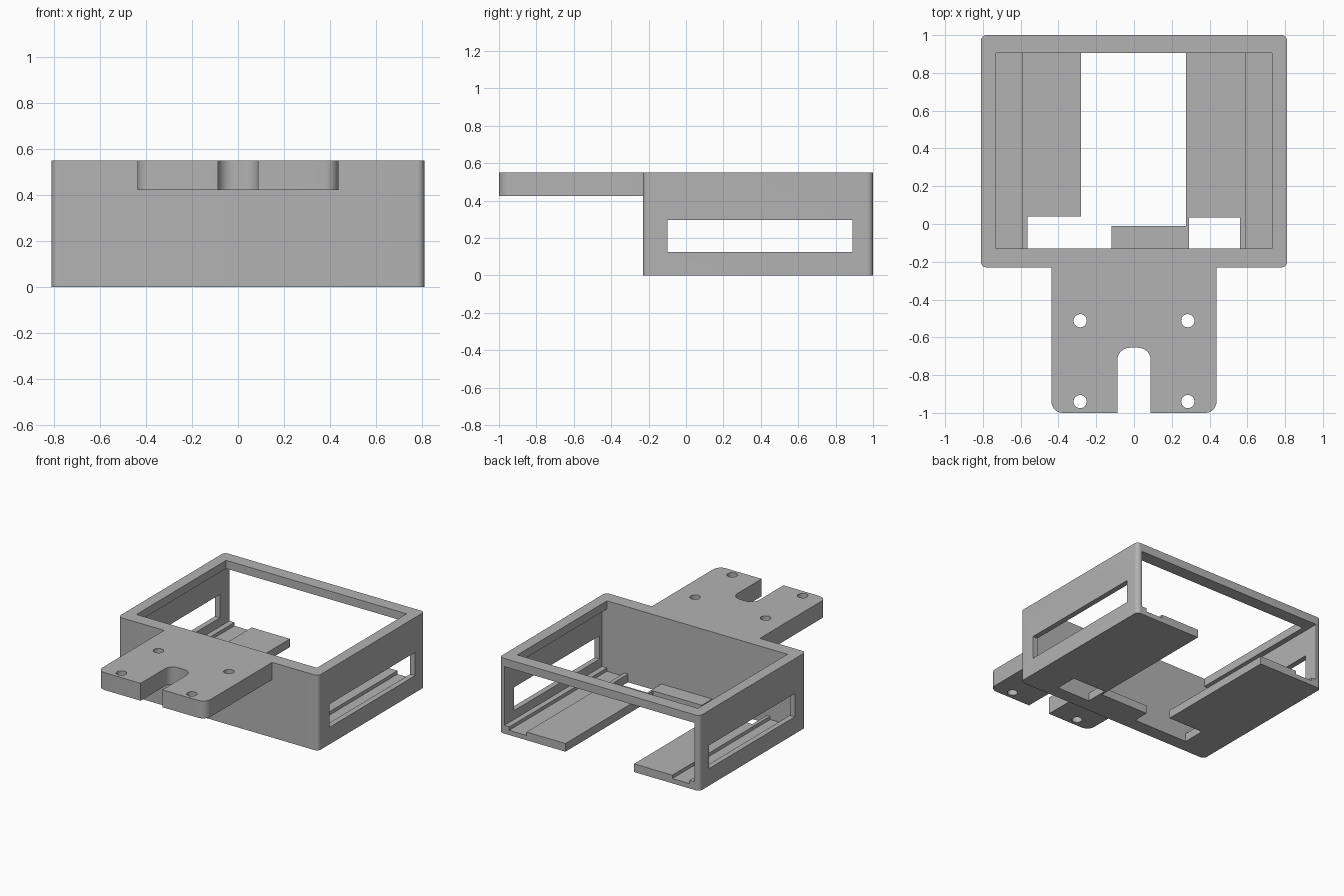
import bpy, math
from mathutils import Vector

cube = bpy.data.objects.get("Cube")
if cube:
    bpy.data.objects.remove(cube, do_unlink=True)

grey = bpy.data.materials.new("plain grey")
grey.use_nodes = True
grey.diffuse_color = (0.45, 0.45, 0.45, 1)
grey.node_tree.nodes["Principled BSDF"].inputs["Base Color"].default_value = (0.45, 0.45, 0.45, 1)


def rounded(points, steps=8):
    """Outline from (x, y, radius) corners, with each radius turned into an arc."""
    out = []
    for i, (x, y, r) in enumerate(points):
        p = Vector((x, y))
        if not r:
            out.append(p)
            continue
        a = (Vector(points[i - 1][:2]) - p).normalized()
        b = (Vector(points[(i + 1) % len(points)][:2]) - p).normalized()
        centre = p + (a + b) * r
        for k in range(steps + 1):
            t = k / steps * math.pi / 2
            out.append(centre - b * r * math.cos(t) - a * r * math.sin(t))
    return out


def prism(name, outline, z0, z1):
    n = len(outline)
    verts = [(p[0], p[1], z) for z in (z0, z1) for p in outline]
    faces = [tuple(reversed(range(n))), tuple(range(n, 2 * n))]
    faces += [(i, (i + 1) % n, n + (i + 1) % n, n + i) for i in range(n)]
    mesh = bpy.data.meshes.new(name)
    mesh.from_pydata(verts, [], faces)
    mesh.materials.append(grey)
    obj = bpy.data.objects.new(name, mesh)
    bpy.context.collection.objects.link(obj)
    return obj


def block(x0, x1, y0, y1, z0, z1):
    return prism("cutter", [(x0, y0), (x1, y0), (x1, y1), (x0, y1)], z0, z1)


def activate(obj):
    bpy.ops.object.select_all(action='DESELECT')
    obj.select_set(True)
    bpy.context.view_layer.objects.active = obj


def cut(obj, cutter):
    cutter.hide_render = True
    activate(obj)
    mod = obj.modifiers.new("cut", 'BOOLEAN')
    mod.operation, mod.solver, mod.object = 'DIFFERENCE', 'EXACT', cutter
    bpy.ops.object.modifier_apply(modifier=mod.name)
    bpy.data.objects.remove(cutter, do_unlink=True)


def smooth(obj):
    activate(obj)
    bpy.ops.object.shade_smooth_by_angle(angle=math.radians(30))


W, FRONT, INNER, TOP, FLOOR = 0.81, -0.23, -0.13, 0.55, 0.06

# Housing with rounded upright corners, open at the back and top
r = 0.03
housing = prism("housing", rounded([(-W, FRONT, r), (W, FRONT, r), (W, 1, r), (-W, 1, r)]), 0, TOP)
cut(housing, block(-0.77, 0.77, INNER, 1.1, FLOOR, 0.49))
cut(housing, block(-0.73, 0.73, INNER, 0.905, 0.3, 0.7))

# Side windows and floor channels
cut(housing, block(-1, 1, -0.1, 0.89, 0.125, 0.295))
for x0, x1 in ((-0.73, -0.59), (0.59, 0.73)):
    cut(housing, block(x0, x1, INNER, 1.1, 0.035, 0.2))

# Floor slot, with the tab left standing at the front, and the side notch
slot = [(-0.565, INNER), (-0.12, INNER), (-0.12, -0.01), (0.275, -0.01),
        (0.275, 1.1), (-0.28, 1.1), (-0.28, 0.04), (-0.565, 0.04)]
cut(housing, prism("cutter", slot, -0.1, 0.2))
cut(housing, block(0.29, 0.56, INNER, 0.035, -0.1, 0.2))
smooth(housing)

# Mounting plate with a round-ended slot and four screw holes
M, S, END = 0.437, 0.088, -0.655
plate = prism("mounting_plate", rounded([
    (-M, -1, 0.06), (-S, -1, 0), (-S, END, 0.065), (S, END, 0.065),
    (S, -1, 0), (M, -1, 0.06), (M, FRONT, 0), (-M, FRONT, 0)]), 0.423, TOP)
for x in (-0.285, 0.285):
    for y in (-0.94, -0.512):
        ring = [(x + 0.035 * math.cos(k * math.tau / 32), y + 0.035 * math.sin(k * math.tau / 32))
                for k in range(32)]
        cut(plate, prism("cutter", ring, 0.3, 0.7))
smooth(plate)
